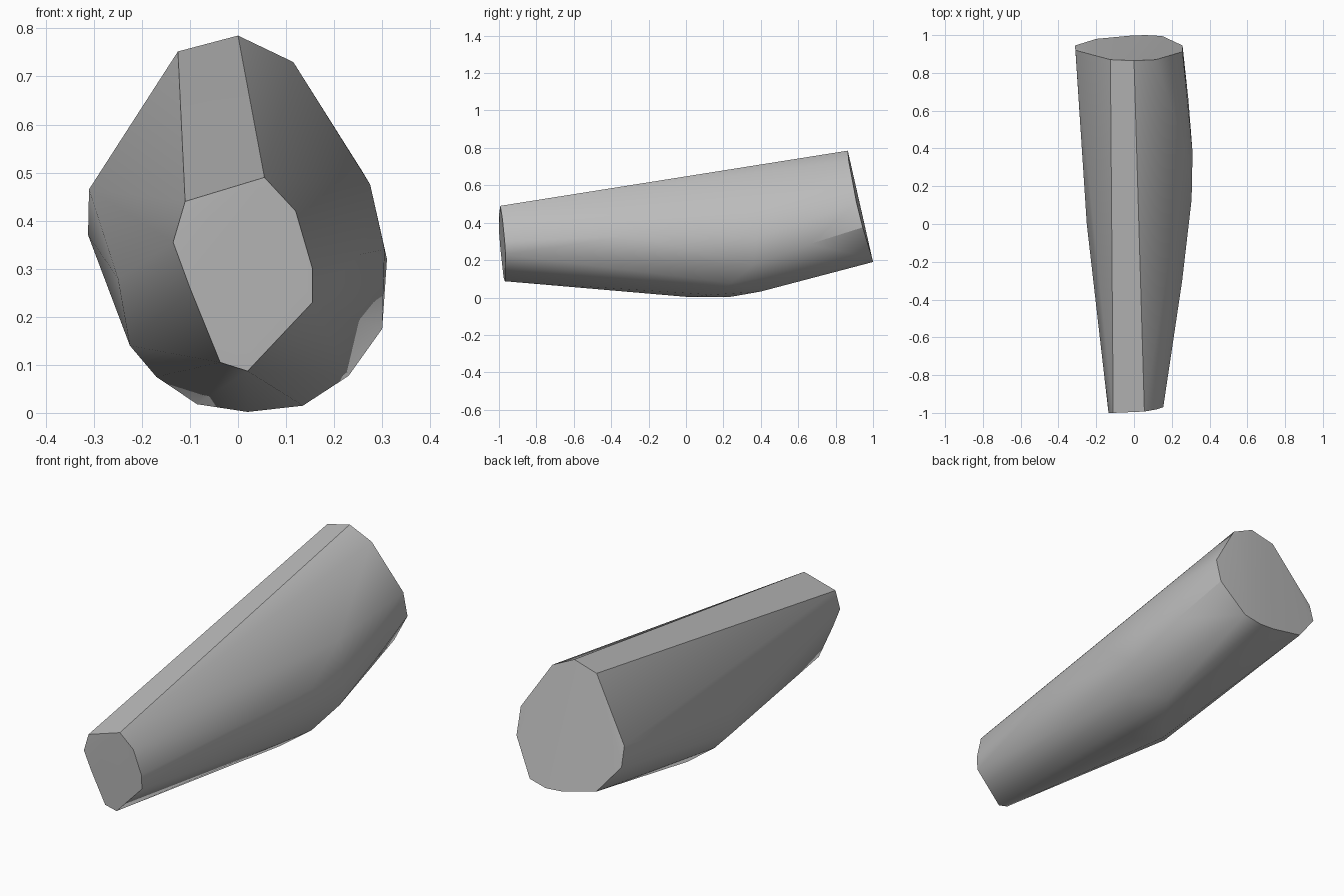
import bpy
import bmesh
import math

cube = bpy.data.objects.get("Cube")
if cube:
    bpy.data.objects.remove(cube, do_unlink=True)

# One plain stone grey
grey = bpy.data.materials.new("stone_grey")
grey.use_nodes = True
colour = (0.5, 0.5, 0.5, 1)
grey.diffuse_color = colour
grey.node_tree.nodes["Principled BSDF"].inputs["Base Color"].default_value = colour

# Narrow front end: outline (x, z), laid on a slightly tilted plane
front_outline = [(-.11, .44), (.055, .49), (.12, .42), (.155, .30), (.155, .23),
                 (.02, .087), (-.037, .105), (-.10, .26), (-.135, .355)]
points = [(x, max(-1, -.985 + .1 * x - .07 * (z - .3)), z) for x, z in front_outline]

# Swollen belly and flanks
points += [(.02, .02, .002), (.02, .23, .002), (.135, .14, .015), (.12, .40, .032),
           (.23, .24, .077), (.30, .36, .175), (.31, .38, .32), (.275, .39, .475),
           (.305, .13, .34), (.255, -.30, .33), (.288, .66, .285),
           (-.085, .11, .018), (-.17, .02, .075), (-.225, -.03, .14), (-.25, 0, .28)]

# Broad back end
points += [(0, .865, .785), (-.125, .87, .752), (-.31, .92, .465), (-.312, .945, .37),
           (-.20, .98, .235), (-.02, .997, .195), (.06, 1, .19), (.15, .995, .21),
           (.257, .945, .375), (.257, .912, .505), (.115, .87, .73)]

# Wrap the three sections in one tapered body
bm = bmesh.new()
for p in points:
    bm.verts.new(p)
hull = bmesh.ops.convex_hull(bm, input=bm.verts)
loose = [v for v in bm.verts if not v.link_faces]
bmesh.ops.delete(bm, geom=loose, context='VERTS')
bmesh.ops.recalc_face_normals(bm, faces=bm.faces)

mesh = bpy.data.meshes.new("tapered_body")
bm.to_mesh(mesh)
bm.free()
body = bpy.data.objects.new("tapered_body", mesh)
bpy.context.collection.objects.link(body)
mesh.materials.append(grey)

# Smooth sides, crisp ends and top ridge
bpy.ops.object.select_all(action='DESELECT')
body.select_set(True)
bpy.context.view_layer.objects.active = body
bpy.ops.object.shade_smooth_by_angle(angle=math.radians(30))
